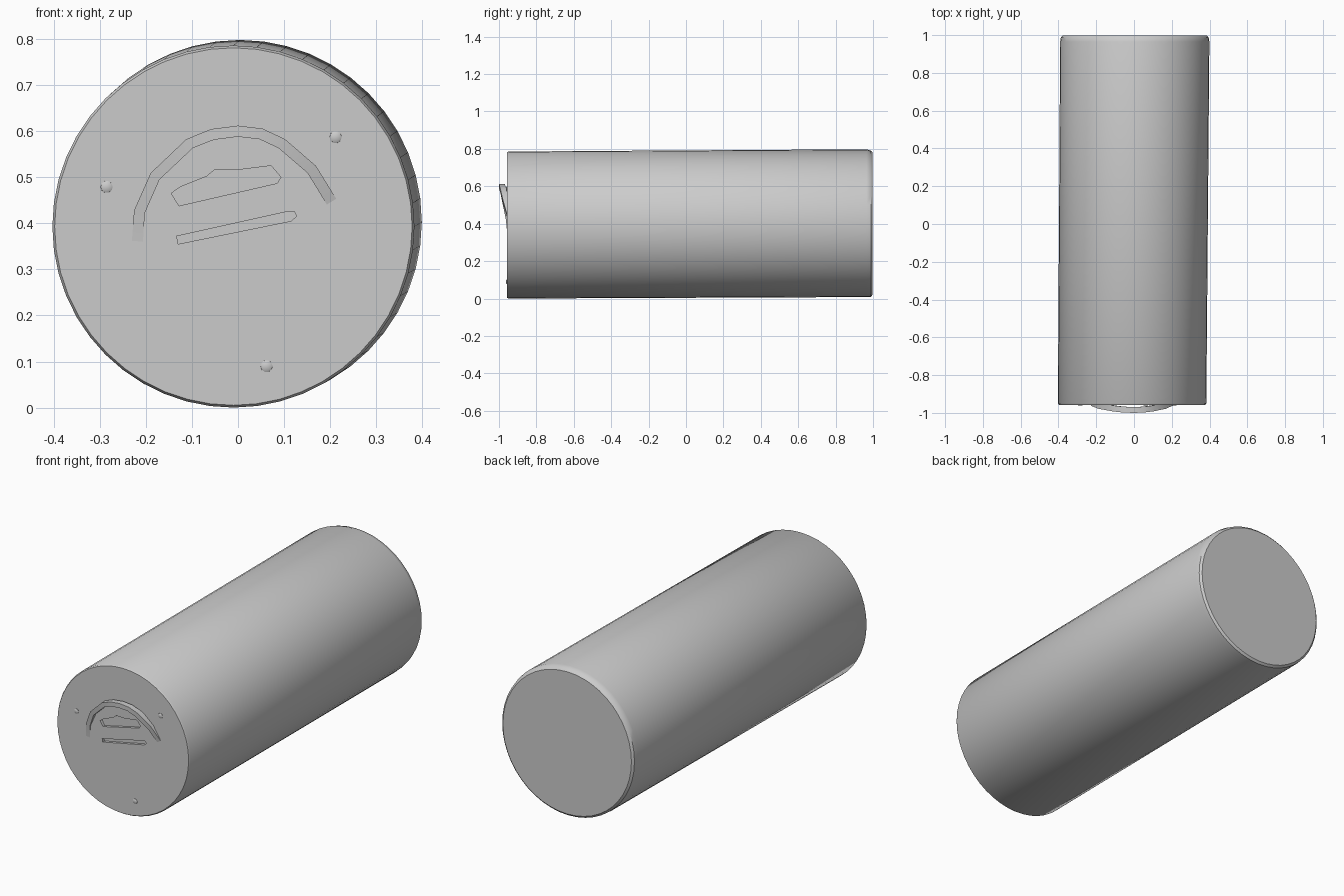
import bpy, bmesh, math
from mathutils import Vector

if "Cube" in bpy.data.objects:
    bpy.data.objects.remove(bpy.data.objects["Cube"])

FRONT = -0.957


def make(name, bm, smooth=True):
    bmesh.ops.recalc_face_normals(bm, faces=bm.faces)
    me = bpy.data.meshes.new(name)
    bm.to_mesh(me)
    bm.free()
    ob = bpy.data.objects.new(name, me)
    bpy.context.collection.objects.link(ob)
    bpy.ops.object.select_all(action='DESELECT')
    bpy.context.view_layer.objects.active = ob
    ob.select_set(True)
    if smooth:
        bpy.ops.object.shade_smooth_by_angle(angle=math.radians(35))
    return ob


def loft(name, rings, smooth=True):
    """Skin a list of equal-length point loops and cap both ends."""
    bm = bmesh.new()
    loops = [[bm.verts.new(p) for p in ring] for ring in rings]
    n = len(loops[0])
    for a, b in zip(loops, loops[1:]):
        for i in range(n):
            j = (i + 1) % n
            bm.faces.new((a[i], a[j], b[j], b[i]))
    bm.faces.new(loops[0])
    bm.faces.new(loops[-1])
    return make(name, bm, smooth)


def circle(x, y, z, r, n):
    return [(x + r * math.cos(2 * math.pi * i / n), y,
             z + r * math.sin(2 * math.pi * i / n)) for i in range(n)]


# Cylinder body, its axis very slightly tilted, with softened end rims
body = loft("cylinder_body", [
    circle(-0.010, FRONT, 0.393, 0.388, 48),
    circle(-0.010, FRONT + 0.008, 0.393, 0.393, 48),
    circle(0.004, 0.965, 0.403, 0.395, 48),
    circle(0.004, 0.988, 0.400, 0.391, 48),
    circle(0.004, 0.998, 0.400, 0.380, 48)])

# Two shallow slots cut into the front face
slots = {
    "upper_slot": [(-0.145, 0.465), (-0.128, 0.438), (0.085, 0.487), (0.093, 0.500),
                   (0.072, 0.525), (0.0, 0.516), (-0.05, 0.517), (-0.068, 0.502),
                   (-0.125, 0.479)],
    "lower_slot": [(-0.133, 0.372), (-0.130, 0.355), (0.115, 0.405), (0.127, 0.415),
                   (0.122, 0.426), (0.110, 0.426)],
}
for name, outline in slots.items():
    cutter = loft(name + "_cutter", [[(x, y, z) for x, z in outline]
                                     for y in (FRONT - 0.03, FRONT + 0.015)], False)
    mod = body.modifiers.new(name, 'BOOLEAN')
    mod.operation = 'DIFFERENCE'
    mod.solver = 'EXACT'
    mod.object = cutter
    bpy.context.view_layer.objects.active = body
    bpy.ops.object.modifier_apply(modifier=mod.name)
    bpy.data.objects.remove(cutter)

# Arched pull handle leaning out from the front face
path = [Vector(p) for p in (
    (-0.219, -0.950, 0.350), (-0.214, -0.957, 0.425), (-0.180, -0.972, 0.502),
    (-0.105, -0.986, 0.573), (-0.055, -0.992, 0.593), (0.0, -0.994, 0.600),
    (0.050, -0.992, 0.594), (0.095, -0.986, 0.573), (0.160, -0.972, 0.517),
    (0.203, -0.952, 0.447))]
half_w, half_d = 0.012, 0.006
rings = []
for i, p in enumerate(path):
    t = path[min(i + 1, len(path) - 1)] - path[max(i - 1, 0)]
    side = Vector((-t.z, 0, t.x)).normalized() * half_w
    out = Vector((0, -half_d, 0))
    back = Vector((0, 0.025, 0))
    rings.append([p - side + out, p + side + out, p + side + back, p - side + back])
loft("pull_handle", rings)

# Three small studs spaced around the face
for i, (x, z) in enumerate([(-0.285, 0.479), (0.212, 0.587), (0.062, 0.090)]):
    loft(f"face_stud_{i + 1}", [circle(x, FRONT + 0.01, z, 0.014, 10),
                                circle(x, FRONT - 0.002, z, 0.013, 10),
                                circle(x, FRONT - 0.005, z, 0.008, 10)])
